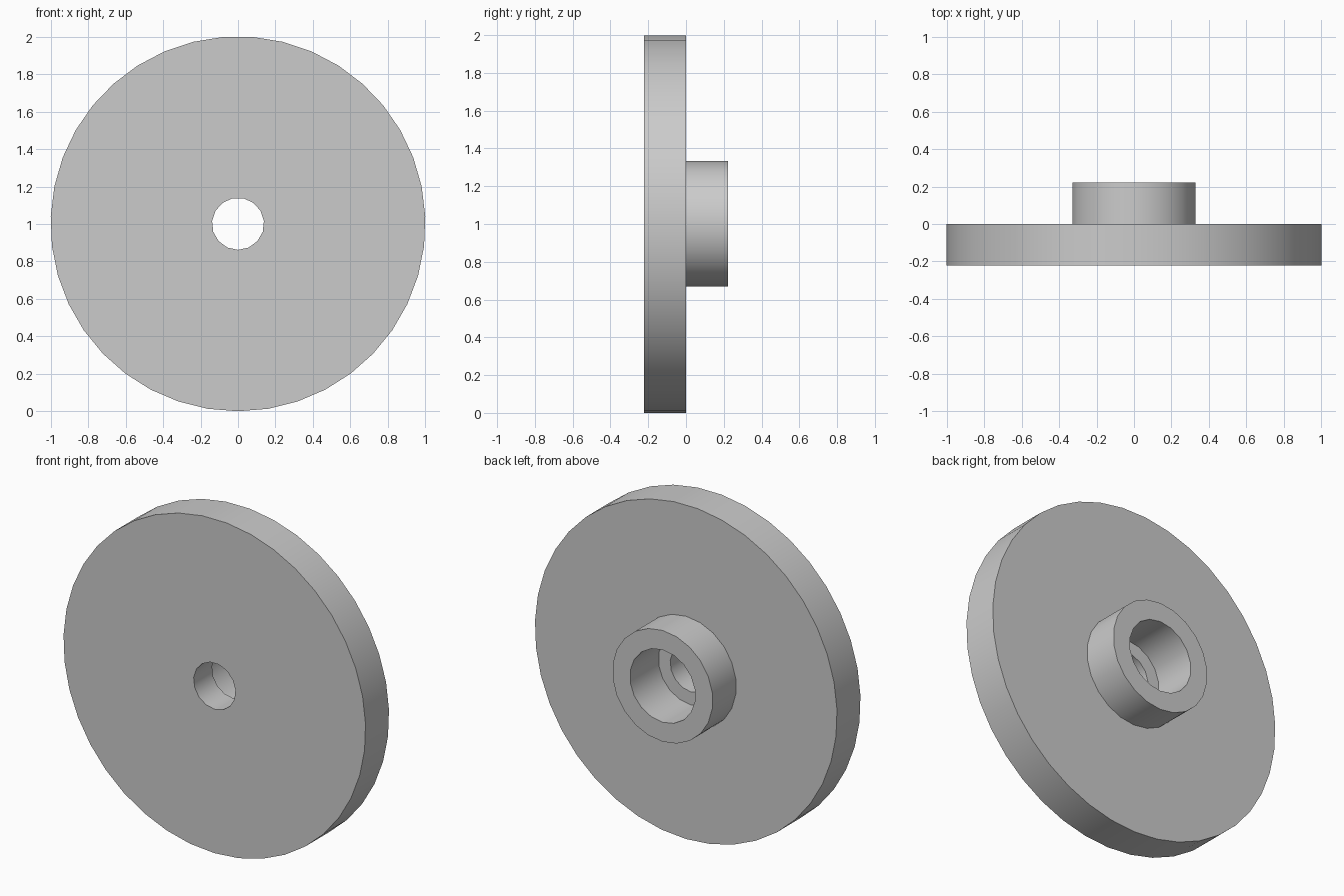
import bpy, bmesh
from math import cos, sin, pi

cube = bpy.data.objects.get("Cube")
if cube:
    bpy.data.objects.remove(cube, do_unlink=True)

# Plain grey metal
grey = bpy.data.materials.new("plain grey")
colour = (0.6, 0.6, 0.6, 1)
grey.diffuse_color = colour
grey.use_nodes = True
grey.node_tree.nodes["Principled BSDF"].inputs["Base Color"].default_value = colour

# Radius and side count of each cylinder
RIM, HUB, COUNTERBORE, BORE = (1.001, 39), (0.333, 22), (0.217, 18), (0.139, 15)
FRONT, STEP, FLOOR, BACK = -0.222, 0.0, -0.048, 0.222
CENTRE_Z = 1.001

# Closed section: each entry is a ring, joined to the next one
section = [(RIM, FRONT), (RIM, STEP), (HUB, STEP), (HUB, BACK),
           (COUNTERBORE, BACK), (COUNTERBORE, FLOOR), (BORE, FLOOR), (BORE, FRONT)]

bm = bmesh.new()


def ring(size, y):
    """Ring of edges about the y axis with a corner at the bottom."""
    radius, sides = size
    turns = [2 * pi * i / sides for i in range(sides)]
    verts = [bm.verts.new((radius * sin(a), y, CENTRE_Z - radius * cos(a))) for a in turns]
    edges = [bm.edges.new((v, verts[i - 1])) for i, v in enumerate(verts)]
    return verts, edges


rings = [ring(size, y) for size, y in section]
for i, (verts, edges) in enumerate(rings):
    j = (i + 1) % len(rings)
    next_verts, next_edges = rings[j]
    if section[i][0] == section[j][0]:
        # Cylinder wall
        for k in range(len(verts)):
            bm.faces.new((verts[k - 1], verts[k], next_verts[k], next_verts[k - 1]))
    else:
        # Flat ring between circles of different side counts
        bmesh.ops.triangle_fill(bm, use_beauty=True, edges=edges + next_edges,
                                normal=(0, 1, 0))

bmesh.ops.recalc_face_normals(bm, faces=bm.faces[:])
mesh = bpy.data.meshes.new("flanged_wheel")
bm.to_mesh(mesh)
bm.free()
mesh.materials.append(grey)

wheel = bpy.data.objects.new("flanged_wheel", mesh)
bpy.context.collection.objects.link(wheel)
bpy.ops.object.select_all(action='DESELECT')
wheel.select_set(True)
bpy.context.view_layer.objects.active = wheel
bpy.ops.object.shade_smooth_by_angle(angle=pi / 6)
